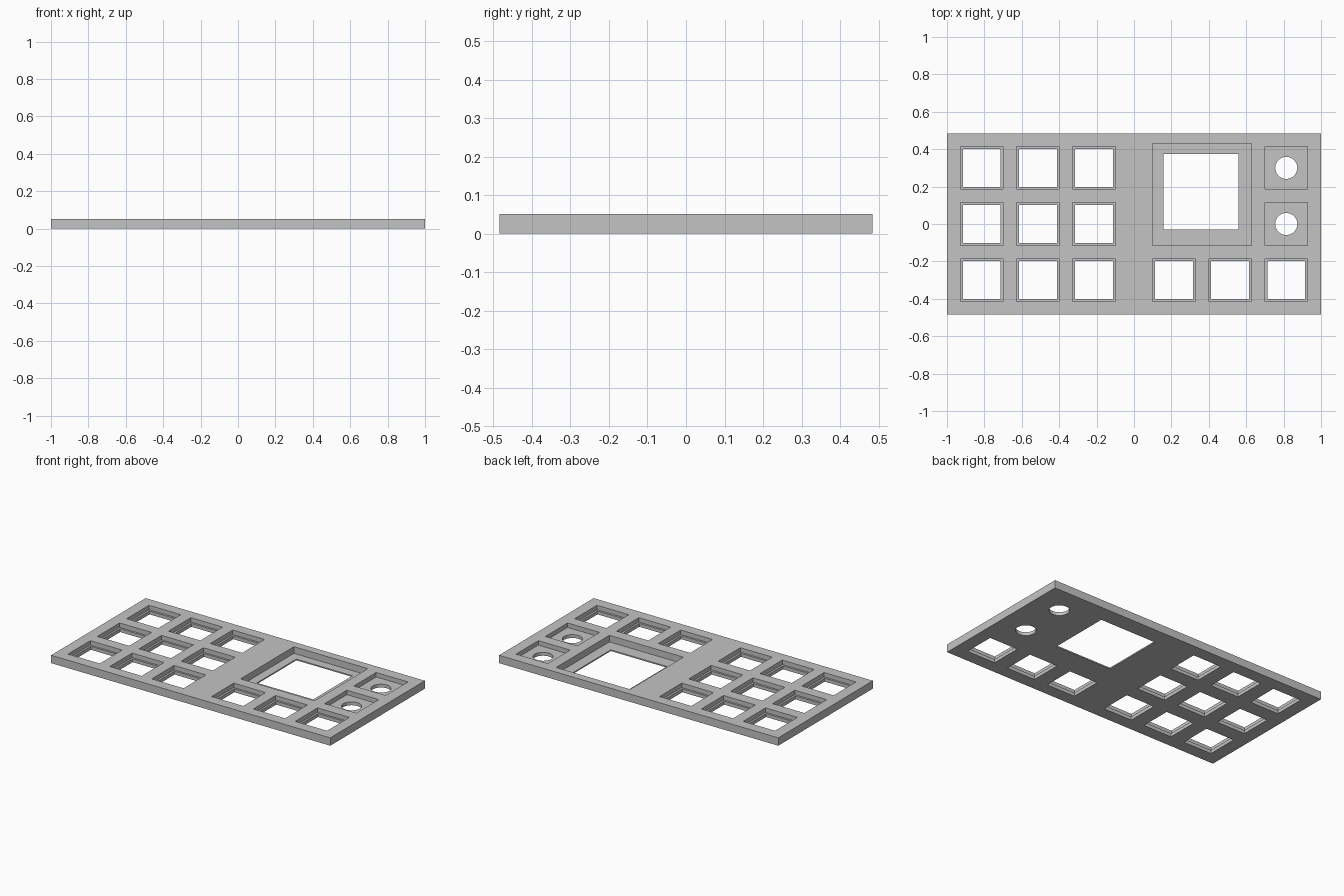
import bpy, bmesh
from mathutils import Matrix, Vector

if "Cube" in bpy.data.objects:
    bpy.data.objects.remove(bpy.data.objects["Cube"], do_unlink=True)

THICK = 0.051
FLOOR = 0.022          # floor height of key and knob pockets
SCREEN_FLOOR = 0.008   # thin floor around the screen window
PITCH = 0.3
LOW, HIGH = -0.1, 0.2  # cutters pass well beyond the plate


def add_box(bm, x, y, w, d, z0, z1):
    mat = Matrix.Translation(Vector((x, y, (z0 + z1) / 2))) @ Matrix.Diagonal((w, d, z1 - z0, 1))
    bmesh.ops.create_cube(bm, size=1, matrix=mat)


def add_cylinder(bm, x, y, r, z0, z1):
    bmesh.ops.create_cone(bm, cap_ends=True, segments=48, radius1=r, radius2=r, depth=z1 - z0,
                          matrix=Matrix.Translation((x, y, (z0 + z1) / 2)))


def make_object(name, bm):
    mesh = bpy.data.meshes.new(name)
    bm.to_mesh(mesh)
    bm.free()
    obj = bpy.data.objects.new(name, mesh)
    bpy.context.collection.objects.link(obj)
    return obj


def cut(target, cutter):
    cutter.hide_render = True
    mod = target.modifiers.new("cut", "BOOLEAN")
    mod.operation, mod.solver, mod.object = "DIFFERENCE", "EXACT", cutter
    bpy.context.view_layer.objects.active = target
    bpy.ops.object.modifier_apply(modifier=mod.name)
    bpy.data.objects.remove(cutter, do_unlink=True)


# Positions of the key openings and the knobs
columns = [-0.814, -0.514, -0.214]
keys = [(x, row * PITCH) for x in columns for row in (-1, 0, 1)]
keys += [(-x, -PITCH) for x in columns]
knobs = [(0.814, 0), (0.814, PITCH)]

# Plate
bm = bmesh.new()
add_box(bm, 0, 0, 2, 0.968, 0, THICK)
plate = make_object("switch_plate", bm)

# Recessed pockets in the top
bm = bmesh.new()
for x, y in keys + knobs:
    add_box(bm, x, y, 0.228, 0.228, FLOOR, HIGH)
add_box(bm, 0.364, 0.158, 0.53, 0.545, SCREEN_FLOOR, HIGH)
cut(plate, make_object("pocket_cutter", bm))

# Openings right through
bm = bmesh.new()
for x, y in keys:
    add_box(bm, x, y, 0.203, 0.203, LOW, HIGH)
for x, y in knobs:
    add_cylinder(bm, x, y, 0.059, LOW, HIGH)
add_box(bm, 0.358, 0.172, 0.402, 0.402, LOW, HIGH)
cut(plate, make_object("opening_cutter", bm))

# Single grey material
grey = bpy.data.materials.new("plain_grey")
grey.use_nodes = True
colour = (0.55, 0.55, 0.55, 1)
grey.diffuse_color = colour
grey.node_tree.nodes["Principled BSDF"].inputs["Base Color"].default_value = colour
plate.data.materials.clear()
plate.data.materials.append(grey)

# Smooth knob walls, sharp edges elsewhere
bpy.ops.object.select_all(action="DESELECT")
plate.select_set(True)
bpy.context.view_layer.objects.active = plate
bpy.ops.object.shade_smooth_by_angle()
